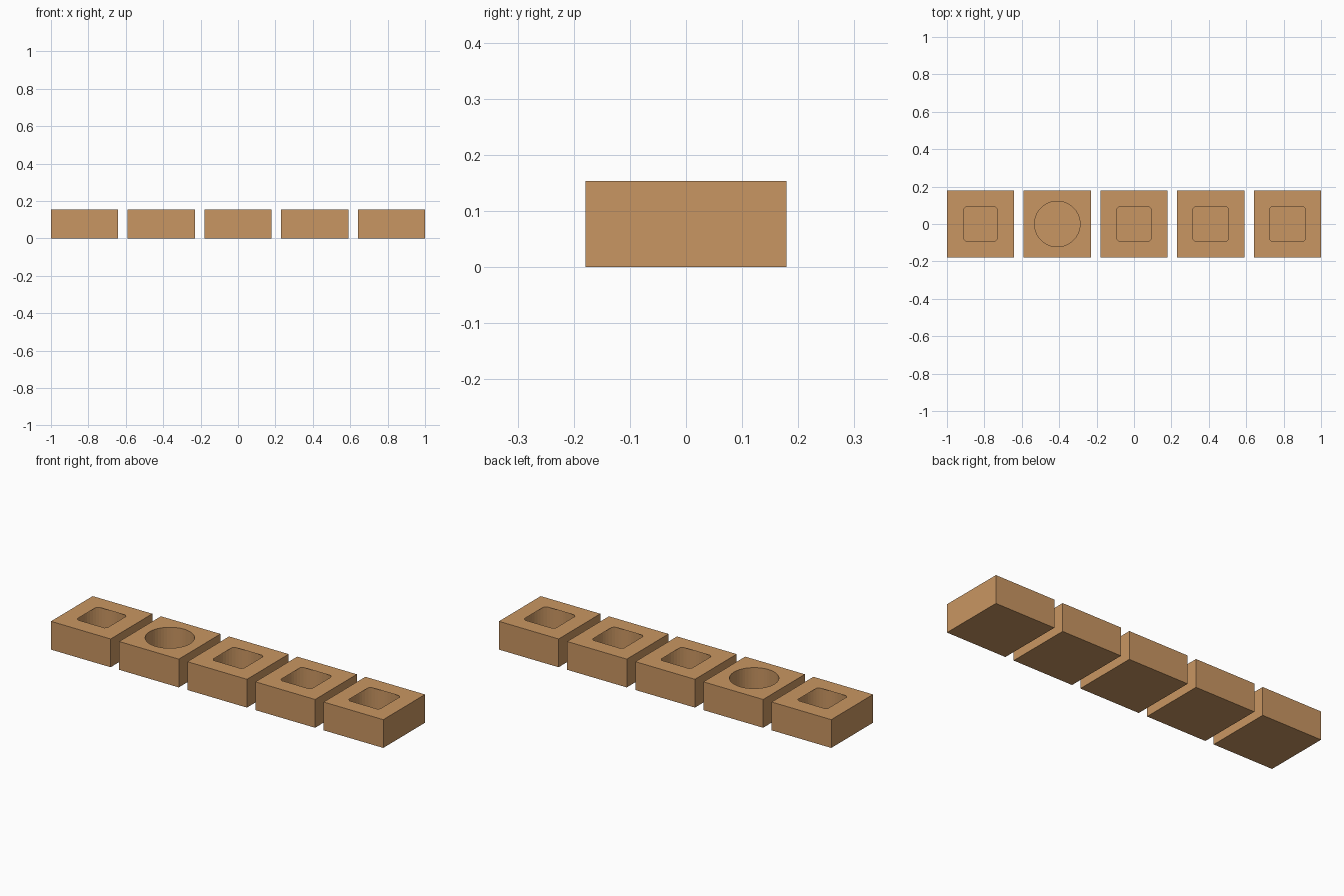
import bpy, bmesh, math

if "Cube" in bpy.data.objects:
    bpy.data.objects.remove(bpy.data.objects["Cube"])

MM = 2 / 78            # five 14 mm blocks with 2 mm gaps span 2 units
SIDE, HEIGHT, DEPTH = 14 * MM, 6 * MM, 5 * MM
PITCH = 16 * MM
SEGMENTS = 48

wood = bpy.data.materials.new("tan")
wood.diffuse_color = (0.584, 0.305, 0.122, 1)
wood.use_nodes = True
wood.node_tree.nodes["Principled BSDF"].inputs["Base Color"].default_value = wood.diffuse_color


def socket_block(name, x, radius):
    """Square block with a blind round socket in its top."""
    bm = bmesh.new()
    h = SIDE / 2
    corners = [(-h, -h), (h, -h), (h, h), (-h, h)]
    low = [bm.verts.new((a, b, 0)) for a, b in corners]
    high = [bm.verts.new((a, b, HEIGHT)) for a, b in corners]
    angles = [math.tau * (i + 0.5) / SEGMENTS - 0.75 * math.pi for i in range(SEGMENTS)]
    rim, floor = ([bm.verts.new((radius * math.cos(a), radius * math.sin(a), z))
                   for a in angles] for z in (HEIGHT, HEIGHT - DEPTH))
    bm.faces.new(low[::-1])
    bm.faces.new(floor)
    # outer walls
    for i in range(4):
        j = (i + 1) % 4
        bm.faces.new((low[i], low[j], high[j], high[i]))
    # socket wall
    for i in range(SEGMENTS):
        j = (i + 1) % SEGMENTS
        bm.faces.new((rim[j], rim[i], floor[i], floor[j]))
    # top face: one quarter per side, joined by thin corner triangles
    q = SEGMENTS // 4
    for k in range(4):
        arc = rim[k * q:(k + 1) * q]
        nxt = rim[((k + 1) * q) % SEGMENTS]
        corner = high[(k + 1) % 4]
        bm.faces.new([high[k], corner] + arc[::-1])
        bm.faces.new((corner, nxt, arc[-1]))
    bmesh.ops.triangulate(bm, faces=[f for f in bm.faces if len(f.verts) > 4])
    bmesh.ops.recalc_face_normals(bm, faces=bm.faces)
    mesh = bpy.data.meshes.new(name)
    bm.to_mesh(mesh)
    bm.free()
    mesh.materials.append(wood)
    obj = bpy.data.objects.new(name, mesh)
    obj.location.x = x
    bpy.context.collection.objects.link(obj)


# sockets grow by 0.1 mm in diameter from left to right
for n in range(5):
    socket_block(f"socket_block_{n + 1}", (n - 2) * PITCH, (9.4 + 0.1 * n) / 2 * MM)
